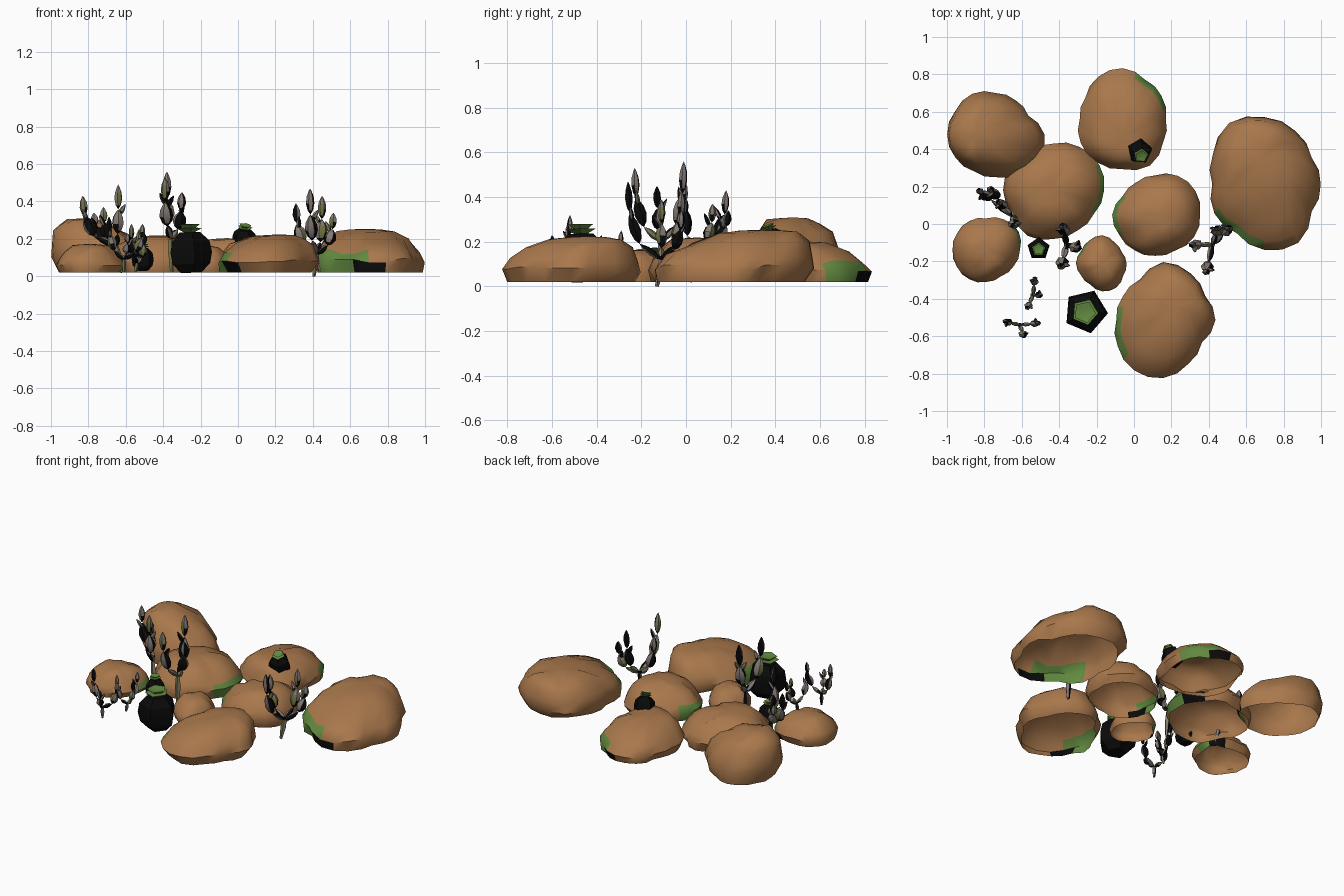
import bpy, bmesh, math, random
from mathutils import Vector

random.seed(4)
if "Cube" in bpy.data.objects:
    bpy.data.objects.remove(bpy.data.objects["Cube"], do_unlink=True)


def material(name, r, g, b):
    mat = bpy.data.materials.new(name)
    mat.use_nodes = True
    mat.diffuse_color = (r, g, b, 1)
    shader = mat.node_tree.nodes["Principled BSDF"]
    shader.inputs["Base Color"].default_value = (r, g, b, 1)
    shader.inputs["Roughness"].default_value = 0.9
    return mat


BROWN, GREEN, BLACK, GREY, OLIVE = range(5)
MATERIALS = [
    material("sandstone_brown", .395, .187, .072),
    material("moss_green", .12, .25, .05),
    material("near_black", .003, .003, .003),
    material("dusty_grey", .23, .19, .175),
    material("olive_green", .15, .17, .05),
]


def finish(bm, name, angle):
    """Turn a bmesh into a named, shaded object."""
    bmesh.ops.recalc_face_normals(bm, faces=bm.faces)
    mesh = bpy.data.meshes.new(name)
    bm.to_mesh(mesh)
    bm.free()
    for mat in MATERIALS:
        mesh.materials.append(mat)
    obj = bpy.data.objects.new(name, mesh)
    bpy.context.collection.objects.link(obj)
    bpy.ops.object.select_all(action='DESELECT')
    obj.select_set(True)
    bpy.context.view_layer.objects.active = obj
    bpy.ops.object.shade_smooth_by_angle(angle=math.radians(angle))


def skin(bm, rings, colour):
    """Bridge rings of points; a ring of one point closes to a tip."""
    rows = [[bm.verts.new(p) for p in ring] for ring in rings]
    for j, (low, high) in enumerate(zip(rows, rows[1:])):
        n = max(len(low), len(high))
        for i in range(n):
            k = (i + 1) % n
            if len(low) == 1:
                corners = (low[0], high[k], high[i])
            elif len(high) == 1:
                corners = (low[i], low[k], high[0])
            else:
                corners = (low[i], low[k], high[k], high[i])
            bm.faces.new(corners).material_index = colour(j, i)


def lathe(bm, start, end, profile, sides, colour, flat=1.0, turn=0.0):
    """Spin (radius, fraction) pairs around the line from start to end."""
    start, end = Vector(start), Vector(end)
    axis = end - start
    spin = Vector((0, 0, 1)).rotation_difference(axis)
    rings = []
    for radius, t in profile:
        ring = []
        for i in range(sides if radius else 1):
            a = turn + math.tau * i / sides
            offset = Vector((math.cos(a), math.sin(a) * flat, 0)) * radius
            ring.append(start + axis * t + spin @ offset)
        rings.append(ring)
    skin(bm, rings, colour)


# Boulders: open-bottomed domes that slope in above a low, wide waist
ROCK_PROFILE = [(.9, 0), (1, .28), (.92, .48), (.77, .73), (.53, .92), (.29, 1)]


def rock(name, x, y, height, shift, moss, radii):
    """moss is (start, width of green, width of black) in degrees."""
    start, green, black = moss

    def colour(j, i):
        # Mossy patch low on the side, running into a dark one
        step = (i * 15 + 7.5 - start) % 360
        if step < green and j < 2:
            return GREEN
        if green < step < green + black and j == 0:
            return BLACK
        if green < step < green + black / 2 and j == 1:
            return GREEN
        return BROWN

    # Halve the spacing of the outline, rounding it slightly
    outline = []
    for r, following in zip(radii, radii[1:] + radii[:1]):
        outline += [r, (r + following) * .508]
    rings = []
    for scale, t in ROCK_PROFILE:
        ring = []
        undercut = wobble = 0
        for i, r in enumerate(outline):
            if i % 2 == 0:
                undercut = random.uniform(-.06, .06) * (t == 0)
                wobble = random.uniform(-.06, .06) * height * (0 < t < 1)
            a = math.tau * i / len(outline)
            reach = r / 100 * (scale + undercut)
            ring.append((x + reach * math.cos(a) + shift[0] * t * t,
                         y + reach * math.sin(a) + shift[1] * t * t,
                         .02 + (height - .02) * t + wobble))
        rings.append(ring)
    rings.append([(x + shift[0], y + shift[1], height + .004)])
    bm = bmesh.new()
    skin(bm, rings, colour)
    finish(bm, name, 48)


rock("back_left_rock", -.73, .48, .305, (-.11, 0), (300, 15, 30),
     [26, 20, 21, 22, 25, 25, 26, 25, 23, 23, 24, 27])
rock("middle_left_rock", -.43, .18, .215, (0, 0), (-30, 45, 30),
     [27, 28, 27, 25, 24, 26, 27, 25, 28, 26, 25, 25])
rock("back_rock", -.06, .57, .20, (0, -.09), (15, 45, 30),
     [23, 24, 24, 27, 26, 23, 23, 26, 27, 27, 29, 25])
rock("right_rock", .70, .20, .25, (-.02, .14), (210, 45, 30),
     [30, 29, 33, 36, 38, 32, 28, 31, 30, 35, 36, 29])
rock("centre_rock", .11, .05, .215, (.04, 0), (150, 45, 30),
     [24, 25, 24, 21, 20, 20, 23, 22, 22, 22, 22, 24])
rock("front_rock", .15, -.52, .22, (.07, .08), (165, 45, 30),
     [28, 26, 29, 31, 25, 25, 25, 28, 31, 31, 27, 24])
rock("front_left_rock", -.79, -.14, .17, (0, 0), (0, 30, 30),
     [18, 20, 19, 17, 18, 18, 18, 18, 18, 17, 16, 17])
rock("small_rock", -.17, -.21, .16, (0, 0), (120, 45, 15),
     [13, 12, 13, 15, 14, 13, 14, 13, 13, 15, 15, 13])


# Barrel cacti: five-sided dark bodies with a flared green crown
BARREL = [(0, 0), (.5, 0), (.9, .22), (1, .5), (.9, .78), (.5, 1), (0, 1)]
CROWN = [(.25, 0), (.6, .5), (.3, .55), (.5, 1), (.28, .9), (0, .7)]


def barrel(name, start, end, radius, turn):
    start, end = Vector(start), Vector(end)
    tip = end + (end - start).normalized() * radius * .36
    bm = bmesh.new()
    lathe(bm, start, end, [(r * radius, t) for r, t in BARREL], 5,
          lambda j, i: BLACK, turn=turn)
    lathe(bm, end, tip, [(r * radius, t) for r, t in CROWN], 5,
          lambda j, i: GREEN, turn=turn)
    finish(bm, name, 25)


barrel("large_barrel_cactus", (-.255, -.465, .02), (-.262, -.47, .235), .12, -.08)
barrel("small_barrel_cactus", (-.51, -.13, .03), (-.51, -.135, .15), .062, .3)
barrel("rock_top_barrel_cactus", (.025, .41, .14), (.037, .37, .25), .068, .2)


# Paddle cacti: stems that branch into chains of pointed paddles
PADDLE = [(0, 0), (.65, .16), (1, .42), (.85, .68), (.35, .9), (0, 1)]
STEM = [(.5, 0), (1, .6), (.7, 1), (0, 1)]


def paddle_colour(j, i):
    if i in (0, 1) or j == 0 or (j == 1 and i == 4):
        return BLACK
    return OLIVE if i == 3 and j in (1, 2) else GREY


def stem_colour(j, i):
    return {1: BLACK, 3: OLIVE}.get(i, GREY)


def paddle(bm, start, end, width):
    lathe(bm, start, end, [(r * width, t) for r, t in PADDLE], 6,
          paddle_colour, flat=.8, turn=random.uniform(0, math.tau))


def paddle_cactus(name, base, fork, size, tips):
    base, fork = Vector(base), Vector(fork)
    bm = bmesh.new()
    lathe(bm, base, fork, [(r * size * .5, t) for r, t in STEM], 5,
          stem_colour)
    for tip in tips:
        tip = Vector(tip)
        run = tip - fork
        # Arms spread first, then rise
        elbow = fork + Vector((run.x * .65, run.y * .65, run.z * .2))
        wrist = fork + Vector((run.x * .95, run.y * .95, run.z * .6))
        paddle(bm, fork, elbow, size * .55)
        paddle(bm, elbow, wrist, size)
        paddle(bm, wrist, tip, size * .65)
        # Small side bud on each arm
        side = Vector((-run.y, run.x, 0)).normalized() * size * 1.2
        bud = elbow.lerp(wrist, .7)
        paddle(bm, bud, bud + side + Vector((0, 0, size * 2)), size * .4)
    finish(bm, name, 30)


paddle_cactus("tall_paddle_cactus", (-.355, -.12, .02), (-.36, -.11, .2), .037,
              [(-.38, -.01, .56), (-.39, -.23, .53), (-.30, -.13, .45)])
paddle_cactus("left_paddle_cactus", (-.62, .02, .02), (-.65, .04, .16), .034,
              [(-.64, -.01, .49), (-.83, .18, .43), (-.72, .12, .37),
               (-.77, .19, .34)])
paddle_cactus("right_paddle_cactus", (.405, -.13, 0), (.42, -.11, .12), .035,
              [(.385, -.26, .47), (.31, -.11, .39), (.45, -.02, .43),
               (.51, -.02, .34)])
paddle_cactus("near_paddle_cactus", (-.55, -.38, .02), (-.54, -.38, .07), .023,
              [(-.53, -.29, .25), (-.50, -.38, .23), (-.57, -.45, .28)])
paddle_cactus("front_paddle_cactus", (-.61, -.54, .02), (-.61, -.54, .09), .025,
              [(-.69, -.52, .32), (-.51, -.53, .28), (-.59, -.60, .23)])
